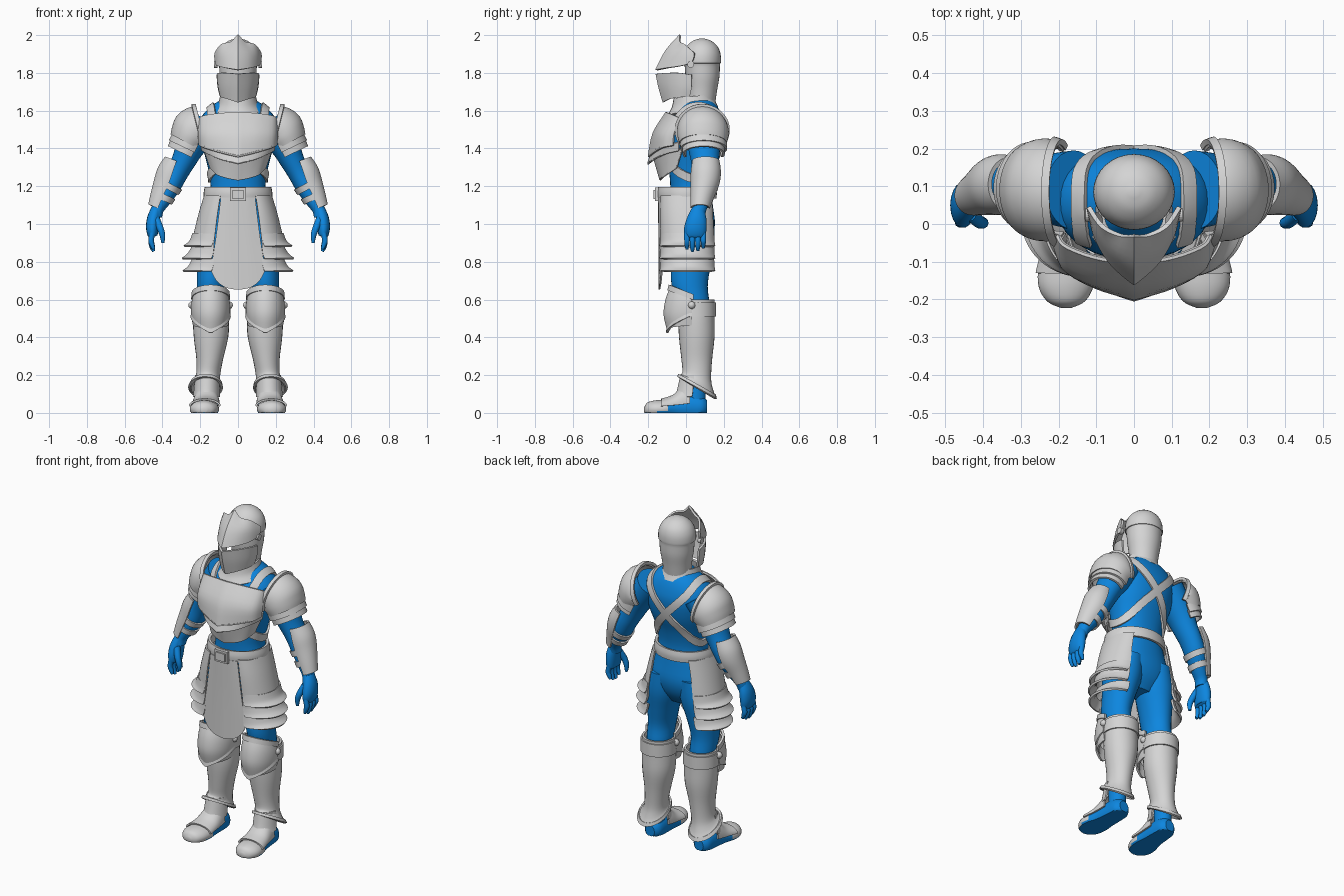
import bpy, bmesh, math
from mathutils import Vector
from mathutils.bvhtree import BVHTree


def material(name, rgb):
    m = bpy.data.materials.new(name)
    m.diffuse_color = (*rgb, 1)
    return m


STEEL = material("light_steel", (0.66, 0.66, 0.66))
BLUE = material("blue_cloth", (0.004, 0.24, 0.74))


def smooth(pts, n):
    """Resample control tuples along a Catmull-Rom spline."""
    out, last = [], len(pts) - 1
    for k in range(n):
        t = k / (n - 1) * last
        i = min(int(t), last - 1)
        f = t - i
        q = [pts[max(i - 1, 0)], pts[i], pts[i + 1], pts[min(i + 2, last)]]
        out.append(tuple(b + 0.5 * f * (c - a + f * (2 * a - 5 * b + 4 * c - d + f * (3 * (b - c) + d - a)))
                         for a, b, c, d in zip(*q)))
    return out


def finish(ob, thick=0, mirror=False, merge=False):
    """Apply mirror and thickness, then shade smooth with sharp edges."""
    if mirror:
        mod = ob.modifiers.new("mirror", 'MIRROR')
        mod.use_mirror_merge = merge
    if thick:
        mod = ob.modifiers.new("thickness", 'SOLIDIFY')
        mod.thickness, mod.offset = thick, 0
    for o in bpy.context.view_layer.objects:
        o.select_set(False)
    bpy.context.view_layer.objects.active = ob
    ob.select_set(True)
    bpy.ops.object.convert(target='MESH')
    ob = bpy.context.view_layer.objects.active
    bpy.ops.object.shade_smooth_by_angle(angle=math.radians(38))
    return ob


def build(name, verts, faces, mat, thick=0, mirror=False, merge=False, paint=None):
    me = bpy.data.meshes.new(name)
    me.from_pydata(verts, [], faces)
    bm = bmesh.new()
    bm.from_mesh(me)
    bmesh.ops.recalc_face_normals(bm, faces=bm.faces)
    bm.to_mesh(me)
    bm.free()
    for m in (mat if isinstance(mat, list) else [mat]):
        me.materials.append(m)
    if paint:
        for f in me.polygons:
            f.material_index = paint(f)
    ob = bpy.data.objects.new(name, me)
    bpy.context.scene.collection.objects.link(ob)
    return finish(ob, thick, mirror, merge)


def grid_faces(rows, cols, closed=False):
    return [(r * cols + c, r * cols + (c + 1) % cols, (r + 1) * cols + (c + 1) % cols, (r + 1) * cols + c)
            for r in range(rows - 1) for c in range(cols if closed else cols - 1)]


def loft(name, rings, mat=STEEL, arc=None, thick=0, n=28, flat=False, swap=False, mirror=True, p=1, paint=None):
    """Skin rings (x, y, z, outward radius, depth radius, tilt, front vee), listed top to bottom.
    An arc in degrees (0 outward, -90 front) leaves an open plate; swap runs the loft along y."""
    rings = smooth([tuple(r) + (0,) * (7 - len(r)) for r in rings], 4 * len(rings) - 3)
    verts = []
    for i, (x, y, z, ra, rb, tilt, vee) in enumerate(rings):
        a, b = rings[max(i - 1, 0)], rings[min(i + 1, len(rings) - 1)]
        t = Vector((b[0] - a[0], b[2] - a[2])).normalized()
        ax, az = (1, 0) if flat or swap else (-t.y, t.x)
        for k in range(n):
            d = -180 + 360 * k / n if arc is None else arc[0] + (arc[1] - arc[0]) * k / (n - 1)
            c, s = math.cos(math.radians(d)), math.sin(math.radians(d))
            c, s = (math.copysign(abs(v) ** p, v) for v in (c, s))
            v = [x + ax * ra * c, y + rb * s,
                 z + az * ra * c + tilt * rb * s - vee * max(0, 1 - abs(d + 90) / 90)]
            if swap:
                v[1], v[2] = v[2], v[1]
            verts.append((v[0], v[1], max(v[2], 0)))
    faces = grid_faces(len(rings), n, arc is None)
    if arc is None and not thick:
        faces += [tuple(range(n)), tuple(range(len(verts) - n, len(verts)))]
    return build(name, verts, faces, mat, thick, mirror, paint=paint)


def plate(name, rows, thick=0.012, rim=0):
    """Symmetric plate from half rows that start on the centre line, with optional rolled rim."""
    rows = [smooth(r, 12) for r in rows]
    cols = [smooth(list(c), 9) for c in zip(*rows)]
    rows = list(zip(*cols))
    build(name, [v for r in rows for v in r], grid_faces(9, 12), STEEL, thick, True, True)
    if rim:
        half = list(rows[0]) + [r[-1] for r in rows[1:-1]] + list(rows[-1])[::-1]
        loop = half + [(-x, y, z) for x, y, z in half[-2:0:-1]]
        cu = bpy.data.curves.new(name + "_rim", 'CURVE')
        cu.dimensions, cu.bevel_depth, cu.bevel_resolution = '3D', rim, 1
        sp = cu.splines.new('POLY')
        sp.points.add(len(loop) - 1)
        for q, v in zip(sp.points, loop):
            q.co = (*v, 1)
        sp.use_cyclic_u = True
        cu.materials.append(STEEL)
        ob = bpy.data.objects.new(name + "_rim", cu)
        bpy.context.scene.collection.objects.link(ob)
        finish(ob)


# Body suit
torso = loft("torso", [(0, .06, 1.67, .07, .065), (0, .065, 1.625, .14, .10), (0, .06, 1.565, .195, .13),
                       (0, .055, 1.5, .205, .145), (0, .045, 1.4, .185, .14), (0, .03, 1.3, .16, .12),
                       (0, .025, 1.2, .145, .108), (0, .03, 1.1, .165, .112), (0, .035, 1.0, .185, .118),
                       (0, .03, .92, .165, .105), (0, .03, .85, .09, .06)],
             BLUE, n=36, mirror=False, p=.9)
loft("leg", [(.1, .04, 1.02, .095, .11), (.115, .035, .9, .105, .115), (.132, .025, .78, .085, .105),
             (.145, .02, .67, .073, .095), (.145, .045, .55, .07, .08), (.15, .055, .3, .05, .06),
             (.162, .055, .2, .048, .055), (.165, .05, .06, .045, .052)], BLUE, flat=True)
loft("arm", [(.16, .09, 1.54, .09, .105), (.245, .095, 1.42, .078, .088), (.285, .1, 1.34, .065, .075),
             (.322, .105, 1.27, .058, .068), (.36, .1, 1.2, .056, .063), (.395, .085, 1.135, .045, .05),
             (.425, .07, 1.08, .034, .04), (.435, .06, 1.04, .033, .04)], BLUE)

# Hands
loft("palm", [(.432, .062, 1.08, .028, .034), (.447, .056, 1.03, .034, .052), (.453, .05, .98, .034, .06),
              (.452, .048, .94, .026, .056), (.45, .048, .93, .015, .045)], BLUE, n=18)
for i in range(4):
    y, drop = .005 + .029 * i, (.012, 0, .004, .018)[i]
    loft("finger", [(.452, y, .96, .015, .015), (.46, y, .915, .015, .015), (.455, y, .878 + drop, .013, .013),
                    (.446, y, .855 + drop, .008, .008)], BLUE, n=10)
loft("thumb", [(.435, .03, 1.03, .02, .022), (.413, .008, .98, .018, .018), (.4, .003, .94, .015, .015),
               (.398, .005, .9, .008, .009)], BLUE, n=10)

# Crossed straps laid on the torso
bvh = BVHTree.FromPolygons([v.co for v in torso.data.vertices], [p.vertices[:] for p in torso.data.polygons])
path = [Vector(q) for q in smooth([(.14, -.07, 1.56), (.15, .0, 1.62), (.15, .09, 1.63), (.12, .18, 1.56),
                                   (0, .2, 1.43), (-.11, .16, 1.3), (-.16, .06, 1.24), (-.15, -.04, 1.27),
                                   (-.1, -.1, 1.32)], 56)]
verts = []
for i, q in enumerate(path):
    tangent = path[min(i + 1, 55)] - path[max(i - 1, 0)]
    loc, nor = bvh.find_nearest(q)[:2]
    side = tangent.cross(nor).normalized()
    for w in (-.022, -.011, 0, .011, .022):
        loc2, nor2 = bvh.find_nearest(loc + side * w)[:2]
        verts.append(loc2 + nor2 * .006)
build("cross_strap", verts, grid_faces(56, 5), STEEL, .012, True)

# Helmet, visor and collar
loft("helmet", [(0, .085, 1.982, .01, .01), (0, .085, 1.97, .05, .048), (0, .085, 1.94, .085, .082),
                (0, .085, 1.9, .104, .098), (0, .085, 1.855, .108, .1), (0, .086, 1.845, .101, .094),
                (0, .087, 1.78, .096, .09), (0, .085, 1.71, .085, .08), (0, .08, 1.64, .078, .075)],
     n=32, mirror=False)
plate("visor", [[(0, -.03, 2.0), (.035, -.03, 1.962), (.085, -.005, 1.95), (.12, .045, 1.905)],
                [(0, -.105, 1.915), (.055, -.072, 1.905), (.097, -.02, 1.9), (.12, .042, 1.88)],
                [(0, -.157, 1.815), (.06, -.103, 1.825), (.1, -.035, 1.835), (.117, .03, 1.85)]])
plate("face_guard", [[(0, -.155, 1.795), (.058, -.1, 1.8), (.098, -.035, 1.8), (.108, .03, 1.79)],
                     [(0, -.142, 1.73), (.056, -.095, 1.73), (.095, -.03, 1.73), (.102, .03, 1.725)],
                     [(0, -.118, 1.645), (.05, -.085, 1.662), (.085, -.03, 1.672), (.09, .02, 1.675)]])
loft("collar", [(0, .04, 1.675, .088, .098, .1), (0, .04, 1.635, .1, .11, .12, .01),
                (0, .035, 1.6, .125, .128, .14, .01)], thick=.014, mirror=False)
for s in (-1, 1):
    bpy.ops.mesh.primitive_cylinder_add(vertices=16, radius=.018, depth=.02, location=(.118 * s, .025, 1.845),
                                        rotation=(0, math.pi / 2, 0))
    bpy.context.object.name = "visor_hinge"
    bpy.context.object.data.materials.append(STEEL)

# Breastplate and waist plates
plate("breastplate", [[(0, -.105, 1.585), (.1, -.09, 1.58), (.18, -.06, 1.567), (.2, -.035, 1.555)],
                      [(0, -.17, 1.48), (.1, -.152, 1.485), (.18, -.115, 1.48), (.205, -.065, 1.48)],
                      [(0, -.195, 1.36), (.1, -.165, 1.385), (.18, -.12, 1.41), (.2, -.07, 1.42)]], .014, .008)
plate("rib_plate", [[(0, -.175, 1.39), (.1, -.15, 1.4), (.17, -.105, 1.42), (.195, -.04, 1.43)],
                    [(0, -.2, 1.32), (.09, -.165, 1.345), (.16, -.105, 1.375), (.188, -.04, 1.39)]], .012, .005)
plate("belly_plate", [[(0, -.168, 1.35), (.08, -.142, 1.36), (.15, -.09, 1.385), (.178, -.02, 1.4)],
                      [(0, -.135, 1.235), (.06, -.125, 1.247), (.11, -.1, 1.265), (.145, -.05, 1.3)]], .012, .005)

# Shoulder armour
loft("shoulder_dome", [(.2, .085, 1.5, .122, .125), (.228, .09, 1.49, .122, .13), (.25, .09, 1.462, .108, .128),
                       (.268, .09, 1.43, .094, .12)], arc=(-118, 118), thick=.012, n=32)
loft("shoulder_rim", [(.193, .085, 1.502, .13, .132), (.213, .086, 1.497, .134, .138)],
     arc=(-118, 118), thick=.016, n=32)
for x, z, r, d in ((.25, 1.44, .1, .118), (.264, 1.413, .092, .106)):
    loft("shoulder_lame", [(x, .092, z, r, d), (x + .02, .094, z - .042, r, d)], arc=(-115, 115), thick=.012)

# Forearm guards and wraps
loft("forearm_guard", [(.33, .105, 1.335, .055, .066), (.352, .105, 1.275, .07, .074), (.375, .1, 1.21, .068, .07),
                       (.405, .085, 1.14, .056, .056), (.428, .075, 1.085, .045, .046)],
     arc=(-95, 95), thick=.012, n=20)
loft("forearm_wrap", [(.354, .101, 1.212, .062, .07), (.37, .098, 1.182, .058, .066)], thick=.008)
loft("wrist_wrap", [(.384, .09, 1.155, .054, .059), (.398, .085, 1.125, .049, .054)], thick=.008)

# Belt, buckle and front cloth
loft("belt", [(0, .005, 1.195, .168, .145), (0, .005, 1.165, .174, .15), (0, .005, 1.135, .174, .148)],
     thick=.016, mirror=False, n=40)
for nm, w, h, y in (("buckle", .042, .036, -.155), ("buckle_face", .03, .024, -.163)):
    bpy.ops.mesh.primitive_cube_add(size=1, location=(0, y, 1.157), scale=(2 * w, .02, 2 * h))
    bpy.context.object.name = nm
    bpy.context.object.data.materials.append(STEEL)
plate("front_cloth", [[(0, -.145, 1.14), (.05, -.142, 1.14), (.09, -.132, 1.14)],
                      [(0, -.142, .92), (.06, -.139, .92), (.118, -.13, .92)],
                      [(0, -.142, .652), (.06, -.139, .662), (.11, -.133, .695), (.145, -.127, .755)]], .008)

# Hip skirts with three flared lames
loft("hip_skirt", [(.09, .005, 1.15, .085, .135), (.105, .005, 1.05, .1, .138), (.12, .01, .92, .116, .14),
                   (.125, .01, .86, .12, .14)], arc=(-88, 75), thick=.01, flat=True)
for i, extra in enumerate((0, .01, .006)):
    z = .95 - .066 * i
    loft("hip_lame", [(.122, .01, z, .114, .138), (.127, .01, z - .045, .127 + extra, .141),
                      (.135, .01, z - .068, .15 + extra, .145)], arc=(-88, 75), thick=.012, flat=True)

# Greaves and knees
loft("greave", [(.143, .055, .6, .088, .09), (.143, .055, .5, .09, .09), (.143, .057, .4, .085, .088),
                (.15, .057, .28, .064, .075), (.158, .057, .2, .058, .07, -.3), (.165, .058, .16, .066, .08, -.5),
                (.17, .058, .135, .082, .096, -.58)], thick=.012, flat=True)
loft("greave_top_band", [(.143, .055, .585, .096, .097), (.143, .055, .51, .097, .098)],
     arc=(-30, 210), thick=.012, flat=True)
loft("greave_hem", [(.169, .058, .15, .08, .094, -.58), (.172, .058, .132, .087, .1, -.58)], thick=.012, flat=True)
loft("knee_cap", [(.145, .02, .62, .088, .1, -.4), (.145, .02, .57, .097, .124, -.2), (.145, .02, .52, .097, .133),
                  (.145, .02, .465, .088, .117, 0, .02)], arc=(-185, 5), thick=.012, flat=True)
loft("knee_rim", [(.145, .02, .635, .094, .105, -.4), (.145, .02, .605, .096, .112, -.38)],
     arc=(-190, 10), thick=.014, flat=True)
loft("knee_lame", [(.145, .025, .545, .094, .115, 0, .06), (.145, .02, .51, .1, .12, 0, .09)],
     arc=(-185, 5), thick=.014, flat=True)
for x in (-.243, -.047, .047, .243):
    bpy.ops.mesh.primitive_uv_sphere_add(segments=12, ring_count=8, radius=.02, location=(x, .03, .57))
    bpy.context.object.name = "knee_rivet"
    bpy.context.object.data.materials.append(STEEL)
    bpy.ops.object.shade_smooth()

# Feet: steel toe over a blue shoe and sole
loft("foot", [(.165, .03, .112, .03, .035), (.165, .03, .085, .052, .06), (.166, .03, .03, .058, .075),
              (.17, .025, -.05, .064, .06), (.176, .02, -.11, .076, .05), (.18, .02, -.165, .073, .046),
              (.18, .018, -.205, .05, .036), (.18, .016, -.222, .015, .012)],
     [BLUE, STEEL], swap=True, paint=lambda f: int(f.center.y < -.1 and f.normal.z > -.5))
loft("instep_plate", [(.167, .05, .02, .062, .1), (.168, .045, -.02, .066, .085), (.171, .04, -.07, .071, .05),
                      (.176, .035, -.13, .08, .036)], arc=(0, 180), thick=.01, swap=True)
loft("ankle_plate", [(.163, .05, .2, .06, .075), (.165, .045, .12, .064, .088), (.167, .04, .085, .066, .095)],
     arc=(-175, -5), thick=.01, flat=True)
